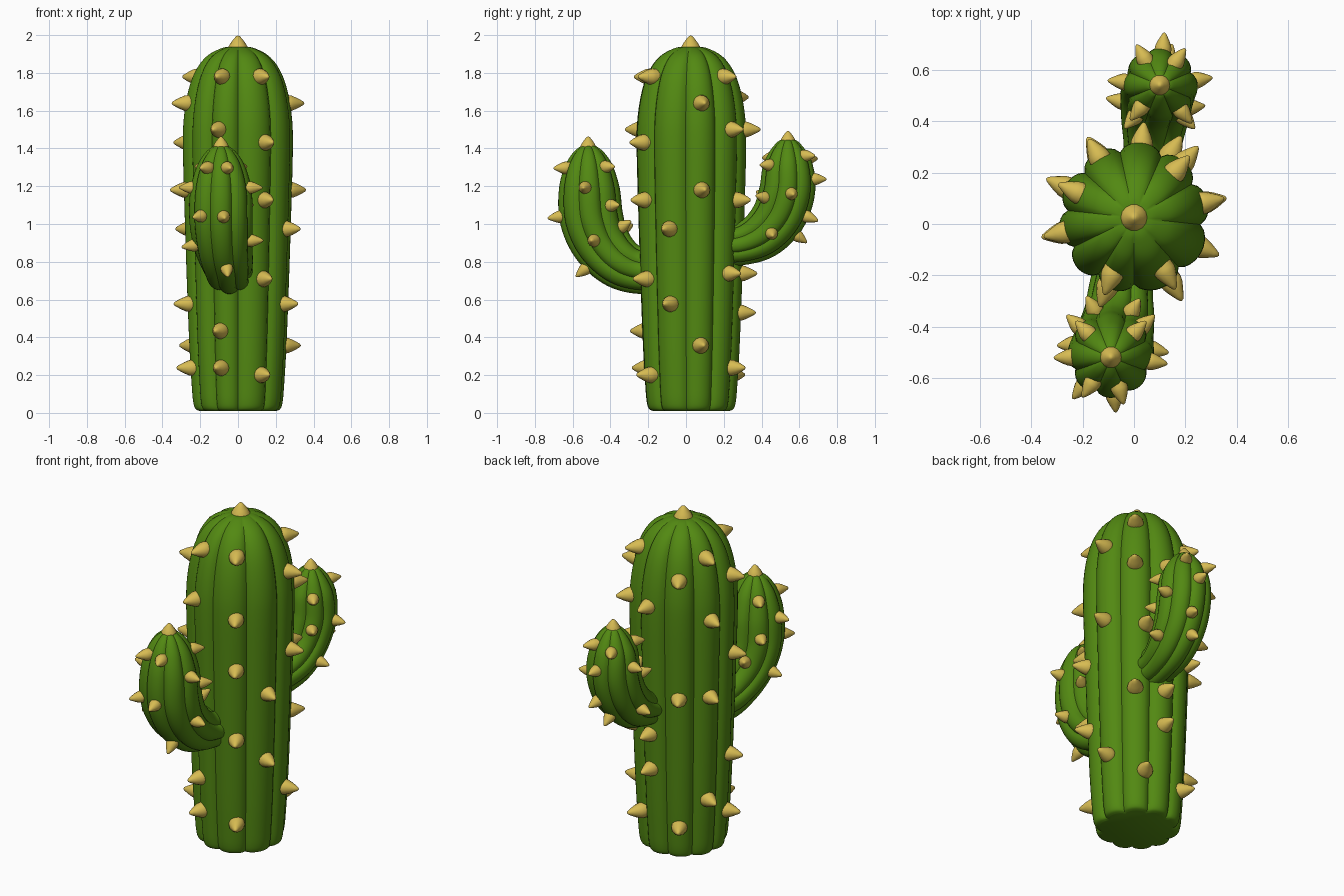
import bpy, bmesh, math
from mathutils import Vector

if "Cube" in bpy.data.objects:
    bpy.data.objects.remove(bpy.data.objects["Cube"])


def material(name, rgb):
    m = bpy.data.materials.new(name)
    m.diffuse_color = (*rgb, 1)
    m.use_nodes = True
    m.node_tree.nodes["Principled BSDF"].inputs["Base Color"].default_value = m.diffuse_color
    return m


GREEN = material("cactus green", (0.085, 0.25, 0.006))
YELLOW = material("spine yellow", (0.68, 0.50, 0.085))


def finish(name, bm, mat, angle):
    bmesh.ops.remove_doubles(bm, verts=bm.verts, dist=0.0002)
    bmesh.ops.recalc_face_normals(bm, faces=bm.faces)
    me = bpy.data.meshes.new(name)
    bm.to_mesh(me)
    bm.free()
    me.materials.append(mat)
    ob = bpy.data.objects.new(name, me)
    bpy.context.collection.objects.link(ob)
    bpy.context.view_layer.objects.active = ob
    ob.select_set(True)
    bpy.ops.object.shade_smooth_by_angle(angle=math.radians(angle))
    ob.select_set(False)


def sample(path, t):
    """Smooth spline through (x, y, z, radius) points."""
    n = len(path) - 1
    i = min(int(t), n - 1)
    u = t - i
    p = [Vector(path[max(0, min(n, i + k))]) for k in (-1, 0, 1, 2)]
    return 0.5 * (2 * p[1] + (p[2] - p[0]) * u
                  + (2 * p[0] - 5 * p[1] + 4 * p[2] - p[3]) * u * u
                  + (3 * p[1] - p[0] - 3 * p[2] + p[3]) * u ** 3)


def frame(path, t, out):
    """Centre, radius, side axis and outer axis of a cross-section."""
    n = len(path) - 1
    d = sample(path, min(n, t + .05)) - sample(path, max(0, t - .05))
    tan = d.to_3d().normalized()
    side = Vector((1, 0, 0))
    side = (side - tan * side.dot(tan)).normalized()
    outer = tan.cross(side) * out
    s = sample(path, t)
    return s.to_3d(), max(s.w, 0), side, outer


def ribbed_body(name, path, creases, depth, out=1, per=10, steps=6):
    """Sweep a lobed outline, creased at the given angles, along a path."""
    outline = []
    for a, b in zip(creases, creases[1:] + [creases[0] + 360]):
        for k in range(per):
            u = k / per
            outline.append((math.radians(a + (b - a) * u),
                            1 - depth + depth * math.sin(math.pi * u) ** 0.65))
    bm = bmesh.new()
    rings = []
    for j in range((len(path) - 1) * steps + 1):
        c, r, s, o = frame(path, j / steps, out)
        rings.append([bm.verts.new(c + (s * math.cos(a) + o * math.sin(a)) * r * k)
                      for a, k in outline])
    n = len(outline)
    for lo, hi in zip(rings, rings[1:]):
        for i in range(n):
            bm.faces.new((lo[i], lo[(i + 1) % n], hi[(i + 1) % n], hi[i]))
    bm.faces.new(rings[0])
    finish(name, bm, GREEN, 42)


SPINE = [(0.9, -.35), (1, 0), (.93, .2), (.7, .48), (.42, .75), (.2, .94), (0, 1)]


def add_spine(bm, base, direction, radius, length, sides=14):
    q = direction.to_track_quat('Z', 'Y')
    rings = [[bm.verts.new(base + q @ Vector((math.cos(i * math.tau / sides) * r * radius,
                                              math.sin(i * math.tau / sides) * r * radius,
                                              h * length))) for i in range(sides)]
             for r, h in SPINE]
    for lo, hi in zip(rings, rings[1:]):
        for i in range(sides):
            j = (i + 1) % sides
            bm.faces.new((lo[i], lo[j], hi[j], hi[i]))
    bm.faces.new(rings[0])


def spines(name, path, places, radius, length, out=1):
    """Spines at (path position, angle), plus one on the tip."""
    bm = bmesh.new()
    for t, a in places:
        c, r, s, o = frame(path, t, out)
        d = s * math.cos(math.radians(a)) + o * math.sin(math.radians(a))
        add_spine(bm, c + d * r * .97, d, radius, length)
    tip = Vector(path[-1][:3])
    add_spine(bm, tip - Vector((0, 0, .012)), Vector((0, 0, 1)), radius * 1.25, length * .85)
    finish(name, bm, YELLOW, 60)


# Trunk
CY = 0.025
trunk = [(0, CY, z, r) for r, z in [
    (.205, .01), (.228, .022), (.24, .06), (.248, .15), (.26, .35), (.274, .7), (.287, 1.1),
    (.295, 1.42), (.288, 1.58), (.262, 1.72), (.222, 1.82), (.165, 1.89), (.09, 1.93),
    (.04, 1.938), (0, 1.935)]]
ribbed_body("trunk", trunk, [-90, -48, -6, 30, 66, 102, 138, 174, 206, 238], .12)

# Trunk spines as height: angles
rows = {1.78: (249, 300, 156, 48), 1.64: (12, 192), 1.67: (120,), 1.5: (249, 48, 84),
        1.43: (300, 156), 1.18: (12, 192), 1.13: (300, 60), .97: (336, 156, 120),
        .74: (48, 84), .71: (300,), .58: (336, 192), .53: (84,), .43: (249,),
        .36: (12, 156), .24: (249, 192, 60), .2: (300, 120)}


def at_height(z):
    return min((k / 40 for k in range(40 * len(trunk) - 40)),
               key=lambda t: abs(sample(trunk, t).z - z))


spines("trunk_spines", trunk, [(at_height(z), a) for z, angs in rows.items() for a in angs],
       .044, .088)

# Front arm
arm_creases = [22.5 + 45 * k for k in range(8)]
front_arm = [(-.02, -.10, .755, .12), (-.05, -.25, .755, .125), (-.06, -.36, .80, .14),
             (-.08, -.45, .90, .157), (-.09, -.50, 1.03, .168), (-.09, -.512, 1.18, .162),
             (-.09, -.515, 1.30, .13), (-.09, -.517, 1.375, .085), (-.09, -.518, 1.415, .035),
             (-.09, -.518, 1.418, 0)]
ribbed_body("front_arm", front_arm, arm_creases, .13, -1, per=8)
spines("front_arm_spines", front_arm,
       [(6, 125), (6, 75), (6, -45), (6, -135), (5.1, 8), (5.1, 178), (4.2, 130), (4.2, 85),
        (4.4, -42), (4.4, -138), (3.1, 10), (3.1, 172), (2.6, 85), (3.1, -62), (3.1, -118)],
       .034, .068, -1)

# Back arm
back_arm = [(.06, .15, .89, .11), (.07, .28, .89, .11), (.08, .40, .94, .13),
            (.09, .49, 1.04, .143), (.10, .535, 1.17, .148), (.10, .54, 1.30, .135),
            (.10, .54, 1.38, .10), (.10, .54, 1.435, .055), (.10, .54, 1.448, .025),
            (.10, .54, 1.449, 0)]
ribbed_body("back_arm", back_arm, arm_creases, .13, 1, per=8)
spines("back_arm_spines", back_arm,
       [(5.7, 55), (5.5, 120), (5.1, -50), (5.6, -130), (4.5, 85), (4, 10), (4.6, 175),
        (3.4, 75), (3.6, -48), (3.6, -130), (2.4, 12), (2.5, 168), (2.8, 90)],
       .033, .066, 1)
